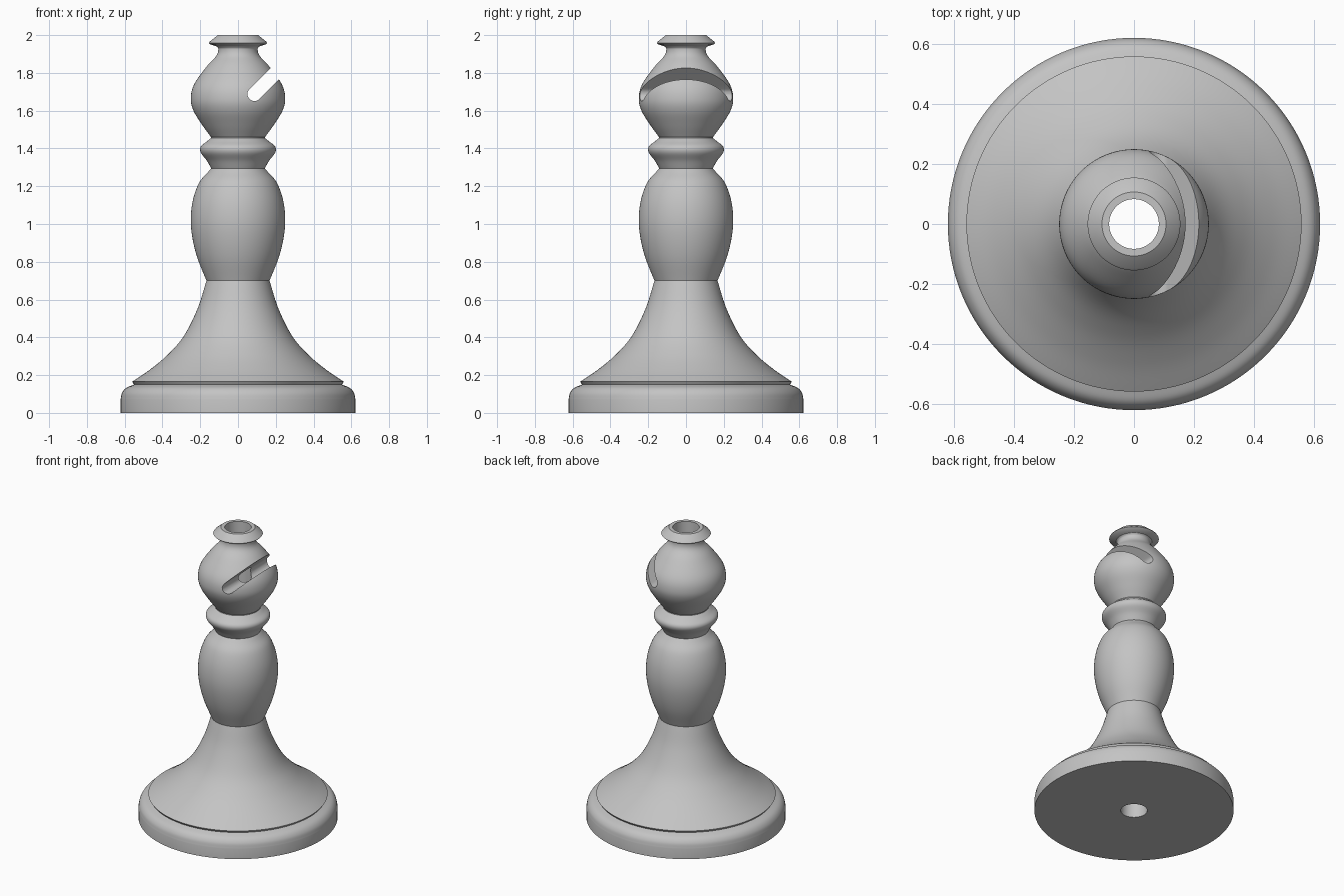
import bpy, bmesh, math
from mathutils import Vector

cube = bpy.data.objects.get("Cube")
if cube:
    bpy.data.objects.remove(cube, do_unlink=True)

SIDES = 128
BORE = 0.083

grey = bpy.data.materials.new("plain grey")
grey.use_nodes = True
grey.diffuse_color = (0.55, 0.55, 0.55, 1)
grey.node_tree.nodes["Principled BSDF"].inputs["Base Color"].default_value = (0.55, 0.55, 0.55, 1)


def smooth(points, steps=6):
    """Catmull-Rom curve through (radius, height) points."""
    p = [Vector(q) for q in points]
    p = [2 * p[0] - p[1]] + p + [2 * p[-1] - p[-2]]
    out = []
    for a, b, c, d in zip(p, p[1:], p[2:], p[3:]):
        for i in range(steps):
            t = i / steps
            out.append(0.5 * (2 * b + (c - a) * t + (2 * a - 5 * b + 4 * c - d) * t ** 2
                              + (3 * b - a - 3 * c + d) * t ** 3))
    return out + [p[-2]]


def make_object(name, bm):
    bmesh.ops.recalc_face_normals(bm, faces=bm.faces)
    mesh = bpy.data.meshes.new(name)
    bm.to_mesh(mesh)
    bm.free()
    ob = bpy.data.objects.new(name, mesh)
    bpy.context.collection.objects.link(ob)
    return ob


def lathe(name, profile):
    """Revolve a closed profile around z."""
    bm = bmesh.new()
    rings = []
    for r, z in profile:
        angles = (2 * math.pi * i / SIDES for i in range(SIDES))
        rings.append([bm.verts.new((r * math.cos(a), r * math.sin(a), z)) for a in angles])
    for lo, hi in zip(rings, rings[1:] + rings[:1]):
        for i in range(SIDES):
            j = (i + 1) % SIDES
            bm.faces.new((lo[i], lo[j], hi[j], hi[i]))
    return make_object(name, bm)


# Outline sections, bottom to top
base = [(0.622, 0)] + smooth([(0.622, 0.07), (0.614, 0.105), (0.592, 0.132), (0.55, 0.15)])
pedestal = smooth([(0.56, 0.165), (0.465, 0.23), (0.37, 0.31), (0.285, 0.41),
                   (0.213, 0.555), (0.167, 0.70)])
stem = smooth([(0.167, 0.70), (0.215, 0.82), (0.242, 0.93), (0.25, 1.03),
               (0.238, 1.13), (0.205, 1.22), (0.157, 1.277)])[1:]
collar = smooth([(0.142, 1.295), (0.165, 1.335), (0.197, 1.378), (0.197, 1.41),
                 (0.165, 1.437), (0.143, 1.455)])
head = smooth([(0.143, 1.46), (0.19, 1.525), (0.236, 1.60), (0.25, 1.665), (0.232, 1.74),
               (0.165, 1.835), (0.115, 1.89), (0.104, 1.925), (0.112, 1.94)])
finial = [(0.148, 1.951), (0.155, 1.958), (0.148, 1.967), (0.107, 2.0)]
bore = [(BORE, 2.0), (BORE, 0)]
piece = lathe("turned_piece", base + pedestal + stem + collar + head + finial + bore)
piece.data.materials.append(grey)

# Slanted slot with a rounded end, running through the head from front to back
centre, along, across = Vector((0.087, 0, 1.688)), Vector((1, 0, 1)).normalized(), Vector((-1, 0, 1)).normalized()
half = 0.037
outline = [centre + half * (across * math.cos(a) - along * math.sin(a))
           for a in (math.pi * i / 16 for i in range(17))]
outline += [centre + along * 0.4 - across * half, centre + along * 0.4 + across * half]
bm = bmesh.new()
face = bm.faces.new([bm.verts.new(p + Vector((0, -0.4, 0))) for p in outline])
grown = bmesh.ops.extrude_face_region(bm, geom=[face])
bmesh.ops.translate(bm, vec=(0, 0.8, 0),
                    verts=[g for g in grown["geom"] if isinstance(g, bmesh.types.BMVert)])
cutter = make_object("slot_cutter", bm)
cutter.data.materials.append(grey)
cutter.hide_render = True

cut = piece.modifiers.new("slot", 'BOOLEAN')
cut.operation = 'DIFFERENCE'
cut.solver = 'EXACT'
cut.object = cutter

# Apply the cut, then shade
for ob in bpy.context.selected_objects:
    ob.select_set(False)
piece.select_set(True)
bpy.context.view_layer.objects.active = piece
bpy.ops.object.modifier_apply(modifier=cut.name)
bpy.data.objects.remove(cutter, do_unlink=True)
bpy.ops.object.shade_smooth_by_angle(angle=math.radians(30))
